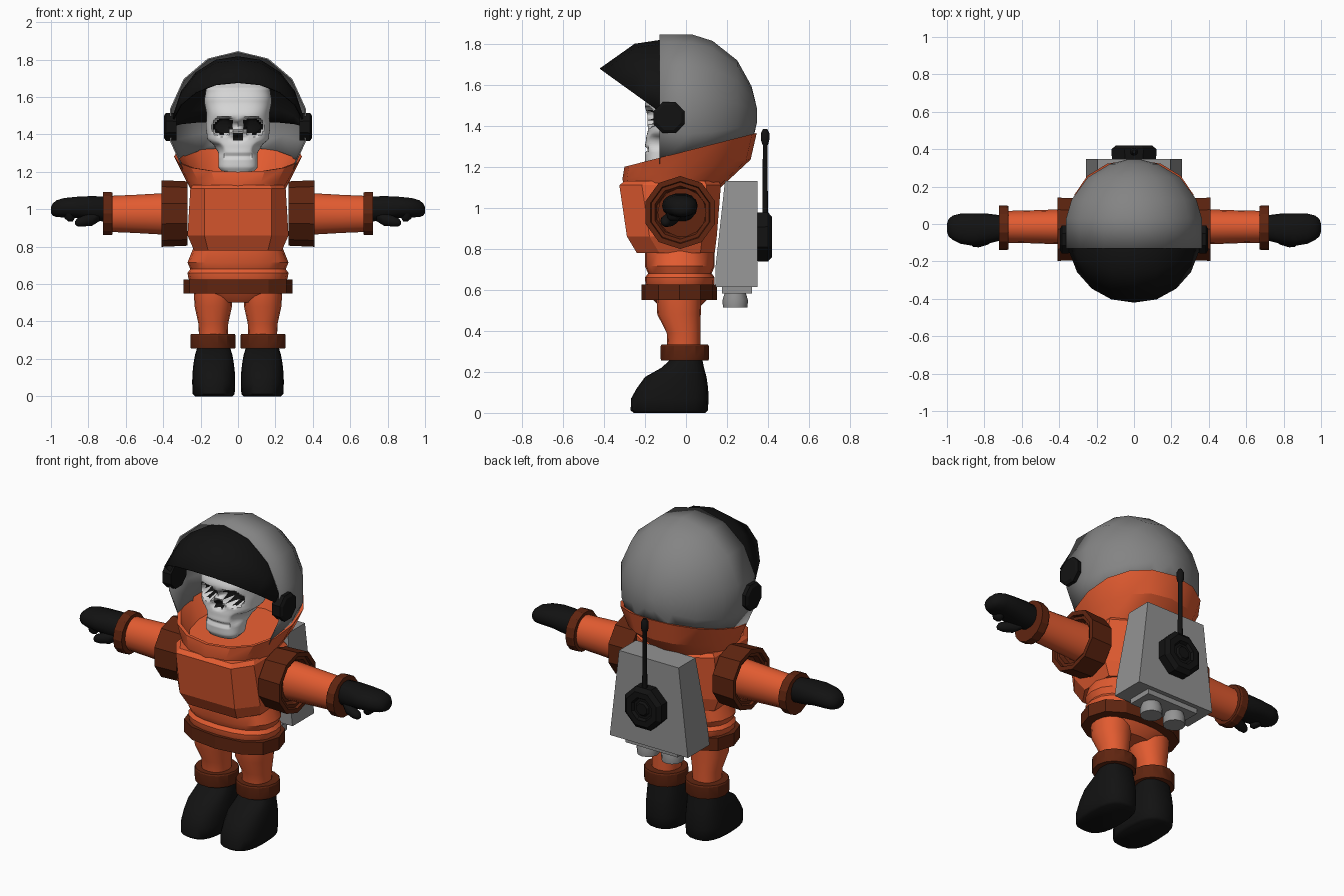
import bpy, bmesh, math
from mathutils import Vector

if "Cube" in bpy.data.objects:
    bpy.data.objects.remove(bpy.data.objects["Cube"])


def material(name, rgb):
    m = bpy.data.materials.new(name)
    m.diffuse_color = (*rgb, 1)
    m.use_nodes = True
    m.node_tree.nodes["Principled BSDF"].inputs["Base Color"].default_value = m.diffuse_color
    return m


ORANGE = material("orange suit", (0.76, 0.105, 0.03))
BROWN = material("dark rust trim", (0.115, 0.018, 0.005))
BLACK = material("black", (0.006, 0.006, 0.006))
GREY = material("helmet grey", (0.23, 0.23, 0.23))
PACK = material("pack grey", (0.29, 0.29, 0.29))
BONE = material("bone white", (0.66, 0.66, 0.66))


def finish(name, bm, mat, smooth=0, mirror=False, thick=0):
    """Turn a bmesh into an object; smooth is the edge angle in degrees."""
    bmesh.ops.recalc_face_normals(bm, faces=bm.faces)
    me = bpy.data.meshes.new(name)
    bm.to_mesh(me)
    bm.free()
    ob = bpy.data.objects.new(name, me)
    bpy.context.collection.objects.link(ob)
    me.materials.append(mat)
    if thick:
        s = ob.modifiers.new("thickness", 'SOLIDIFY')
        s.thickness = thick
    if mirror:
        ob.modifiers.new("mirror", 'MIRROR')
    if smooth:
        bpy.ops.object.select_all(action='DESELECT')
        ob.select_set(True)
        bpy.context.view_layer.objects.active = ob
        bpy.ops.object.shade_smooth_by_angle(angle=math.radians(smooth))
    return ob


def ring(axis, pos, c, r, n=16, e=2.0, phase=0.0):
    """Superellipse ring across an axis; c and r are centre and radii."""
    pts = []
    for i in range(n):
        a = 2 * math.pi * (i + phase) / n
        u, v = math.cos(a), math.sin(a)
        u = c[0] + r[0] * math.copysign(abs(u) ** (2 / e), u)
        v = c[1] + r[1] * math.copysign(abs(v) ** (2 / e), v)
        pts.append({'x': (pos, u, v), 'y': (u, pos, v), 'z': (u, v, pos)}[axis])
    return pts


def loft(rings, caps=(True, True), closed=True):
    bm = bmesh.new()
    rows = [[bm.verts.new(p) for p in r] for r in rings]
    n = len(rows[0])
    for a, b in zip(rows, rows[1:]):
        for i in range(n if closed else n - 1):
            j = (i + 1) % n
            bm.faces.new((a[i], a[j], b[j], b[i]))
    if caps[0]:
        bm.faces.new(rows[0])
    if caps[1]:
        bm.faces.new(rows[-1])
    return bm


def turned(name, mat, axis, c, profile, n=16, smooth=0, mirror=False, phase=0.0):
    """Round part from (position, radius) pairs."""
    finish(name, loft([ring(axis, p, c, (r, r), n, 2, phase) for p, r in profile]),
           mat, smooth, mirror)


# Helmet shell, open at the front and trimmed to the tilted collar
bm = loft([ring('y', y, (0, 1.45), (0.372 * f, 0.395 * f), 14, 2, 0.5)
           for y, f in ((-0.13, 1), (0.03, 1), (0.13, 0.92), (0.25, 0.68),
                        (0.32, 0.36), (0.345, 0.1))], (False, True))
bmesh.ops.bisect_plane(bm, geom=bm.verts[:] + bm.edges[:] + bm.faces[:],
                       plane_co=(0, -0.3, 1.17), plane_no=(0, -0.256, 1), clear_inner=True)
finish("helmet", bm, GREY, 35, thick=0.008)

# Raised visor, swept about the ear hinges
rows = []
for deg, r in ((144, 0.408), (114, 0.394), (96, 0.38), (70, 0.37), (45, 0.36), (20, 0.35), (5, 0.345)):
    a = math.radians(deg)
    row = []
    for k in range(9):
        t = math.pi * (k + 0.5) / 9
        s = min(1, math.sin(t) * 1.01)
        row.append((0.352 * math.cos(t), -0.09 + r * s * math.cos(a), 1.44 + r * s * math.sin(a)))
    rows.append(row)
finish("visor", loft(rows, (False, False), False), BLACK, 30, thick=0.006)

# Ear hinges
turned("ear_hinge", BLACK, 'x', (-0.083, 1.44),
       [(0.33, 0.078), (0.385, 0.082), (0.395, 0.065)], 8, 0, True, 0.5)

# Skull with sunken sockets, nose and cheeks
TABLE = ((1.20, 0.085, -0.185, -0.06), (1.225, 0.105, -0.2, -0.03), (1.30, 0.105, -0.2, 0),
         (1.335, 0.125, -0.195, 0.04), (1.38, 0.165, -0.187, 0.1), (1.44, 0.172, -0.187, 0.14),
         (1.50, 0.168, -0.2, 0.16), (1.58, 0.18, -0.17, 0.16), (1.64, 0.172, -0.145, 0.14),
         (1.67, 0.145, -0.11, 0.1), (1.683, 0.09, -0.06, 0.05))


def sample(z):
    for a, b in zip(TABLE, TABLE[1:]):
        if z <= b[0] + 1e-6:
            t = (z - a[0]) / (b[0] - a[0])
            t = t * t * (3 - 2 * t)
            return [p + (q - p) * t for p, q in zip(a[1:], b[1:])]
    return TABLE[-1][1:]


def socket(x, z):
    return ((abs(x) - 0.08) / 0.054) ** 2 + ((z - 1.445 + 0.12 * (abs(x) - 0.08)) / 0.047) ** 2


def nose(x, z):
    return (x / (0.03 - 0.35 * (z - 1.39))) ** 2 + ((z - 1.39) / 0.028) ** 2


rows = []
for i in range(50):
    z = 1.2 + 0.483 * i / 49
    w, yf, yb = sample(z)
    rows.append(ring('z', z, (0, (yf + yb) / 2), (w, (yb - yf) / 2), 72, 2.7))
bm = loft(rows)
for v in bm.verts:
    x, y, z = v.co
    if y < -0.03:
        d, m = socket(x, z), nose(x, z)
        cheek = ((abs(x) - 0.115) / 0.04) ** 2 + ((z - 1.315) / 0.04) ** 2
        if d < 1.15:
            v.co.y += 0.09 * min(1, (1.15 - d) * 2.5)
        elif m < 1:
            v.co.y += 0.04 * min(1, (1 - m) * 2)
        elif cheek < 1:
            v.co.y += 0.05 * (1 - cheek)
        elif abs(x) < 0.07 and abs(z - 1.285) < 0.008:
            v.co.y += 0.012
dark = []
for f in bm.faces:
    c = f.calc_center_median()
    if c.y < 0.02 and (socket(c.x, c.z) < 0.9 or nose(c.x, c.z) < 0.6):
        f.material_index = 1
skull = finish("skull", bm, BONE, 60)
skull.data.materials.append(BLACK)


# Tilted collar
def tilted(zf, zb, yf, yb, rx):
    pts = ring('z', 0, (0, (yf + yb) / 2), (rx, (yb - yf) / 2), 16, 2.2)
    return [(x, y, zf + (zb - zf) * (y - yf) / (yb - yf)) for x, y, _ in pts]


finish("collar", loft([tilted(1.10, 1.10, -0.30, 0.17, 0.25), tilted(1.14, 1.235, -0.31, 0.315, 0.295),
                       tilted(1.2, 1.365, -0.3, 0.345, 0.342), tilted(1.2, 1.36, -0.28, 0.325, 0.322),
                       tilted(1.14, 1.2, -0.27, 0.25, 0.25)]), ORANGE, 25)


# Faceted chest
def chest_ring(z, yf, hw, side, yb):
    half = [(hw, yf), (side, yf + 0.11), (side, yb - 0.07), (hw * 0.8, yb)]
    return [(x, y, z) for x, y in half] + [(-x, y, z) for x, y in reversed(half)]


finish("chest", loft([chest_ring(0.78, -0.24, 0.16, 0.235, 0.14), chest_ring(0.86, -0.288, 0.18, 0.27, 0.15),
                      chest_ring(1.11, -0.325, 0.18, 0.255, 0.17), chest_ring(1.13, -0.3, 0.17, 0.24, 0.16)]), ORANGE)

# Waist folds, hips and belt
finish("waist", loft([ring('z', z, (0, -0.03), (rx, ry), 20, 2.4) for z, rx, ry in
                      ((0.50, 0.12, 0.08), (0.56, 0.23, 0.14), (0.63, 0.265, 0.168), (0.66, 0.27, 0.17),
                       (0.68, 0.255, 0.155), (0.715, 0.27, 0.17), (0.79, 0.24, 0.17))]), ORANGE, 30)
finish("belt", loft([ring('z', z, (0, -0.032), (0.292, 0.184), 12, 2.4) for z in (0.55, 0.625)]), BROWN)

# Shoulder rings, arms and wrist cuffs
turned("shoulder_ring", BROWN, 'x', (-0.028, 0.977),
       [(0.27, 0.172), (0.41, 0.178), (0.41, 0.152), (0.395, 0.148), (0.395, 0.13), (0.37, 0.118)],
       10, 0, True, 0.5)
finish("arm", loft([ring('x', x, (-0.015, 0.975), (ry, rz), 16) for x, ry, rz in
                    ((0.3, 0.1, 0.115), (0.41, 0.093, 0.11), (0.55, 0.088, 0.102), (0.69, 0.085, 0.096))]),
       ORANGE, 40, True)
turned("wrist_cuff", BROWN, 'x', (-0.02, 0.977), [(0.67, 0.114), (0.68, 0.119), (0.722, 0.119)], 14, 0, True)

# Mitten gloves with thumb and curled finger
finish("glove", loft([ring('x', x, (y, z), (ry, rz), 14, 2.3) for x, y, z, ry, rz in
                      ((0.70, -0.02, 1.0, 0.065, 0.068), (0.78, -0.025, 1.005, 0.08, 0.067),
                       (0.86, -0.03, 1.01, 0.087, 0.058), (0.93, -0.025, 1.008, 0.08, 0.053),
                       (0.97, -0.02, 1.003, 0.065, 0.046), (0.992, -0.02, 0.998, 0.045, 0.032),
                       (1.0, -0.02, 0.995, 0.02, 0.015))]), BLACK, 60, True)
finish("thumb", loft([ring('x', x, (y, z), (r, r), 10) for x, y, z, r in
                      ((0.74, -0.05, 0.965, 0.03), (0.78, -0.075, 0.945, 0.035), (0.83, -0.095, 0.936, 0.03),
                       (0.86, -0.1, 0.93, 0.022), (0.872, -0.1, 0.927, 0.008))]), BLACK, 60, True)
finish("curled_finger", loft([ring('z', z, (x, -0.06), (r, r * 1.3), 10) for z, x, r in
                              ((0.935, 0.895, 0.012), (0.95, 0.9, 0.026), (1.0, 0.905, 0.032))]), BLACK, 60, True)

# Legs, ankle cuffs and boots
finish("leg", loft([ring('z', z, (0.132, y), (rx, ry), 16, 2.2) for z, y, rx, ry in
                    ((0.29, -0.01, 0.075, 0.08), (0.39, -0.012, 0.08, 0.082), (0.48, -0.034, 0.1, 0.106),
                     (0.58, -0.035, 0.106, 0.11))]), ORANGE, 50, True)
turned("ankle_cuff", BROWN, 'z', (0.134, -0.006), [(0.255, 0.118), (0.265, 0.121), (0.325, 0.121), (0.333, 0.117)],
       14, 25, True)
finish("boot", loft([ring('z', z, (0.13, (yf + yb) / 2), (rx, (yb - yf) / 2), 20, 2.6) for z, yf, yb, rx in
                     ((0.0, -0.255, 0.095, 0.1), (0.012, -0.27, 0.107, 0.112), (0.07, -0.268, 0.11, 0.115),
                      (0.12, -0.24, 0.108, 0.114), (0.175, -0.2, 0.1, 0.108), (0.22, -0.12, 0.088, 0.1),
                      (0.27, -0.065, 0.078, 0.085))]), BLACK, 50, True)


# Tapered backpack
def box_ring(z, w, y0, y1):
    return [(-w, y0, z), (w, y0, z), (w, y1, z), (-w, y1, z)]


finish("backpack", loft([box_ring(0.613, 0.256, 0.145, 0.348), box_ring(0.72, 0.243, 0.145, 0.348),
                         box_ring(1.13, 0.195, 0.19, 0.348)]), PACK)
finish("thruster_plate", loft([box_ring(0.583, 0.17, 0.175, 0.322), box_ring(0.62, 0.17, 0.175, 0.322)]), PACK)
turned("thruster", PACK, 'z', (0.08, 0.24), [(0.515, 0.06), (0.55, 0.062), (0.59, 0.05)], 12, 30, True)

# Radio dial and antenna
turned("radio_dial", BLACK, 'y', (0, 0.858),
       [(0.34, 0.128), (0.40, 0.13), (0.42, 0.105), (0.42, 0.07), (0.405, 0.06), (0.405, 0.045), (0.416, 0.035)],
       8, 0, False, 0.5)
turned("antenna", BLACK, 'z', (0, 0.386),
       [(0.95, 0.014), (1.305, 0.012), (1.312, 0.016), (1.33, 0.021), (1.365, 0.021), (1.385, 0.01)], 10, 40)
